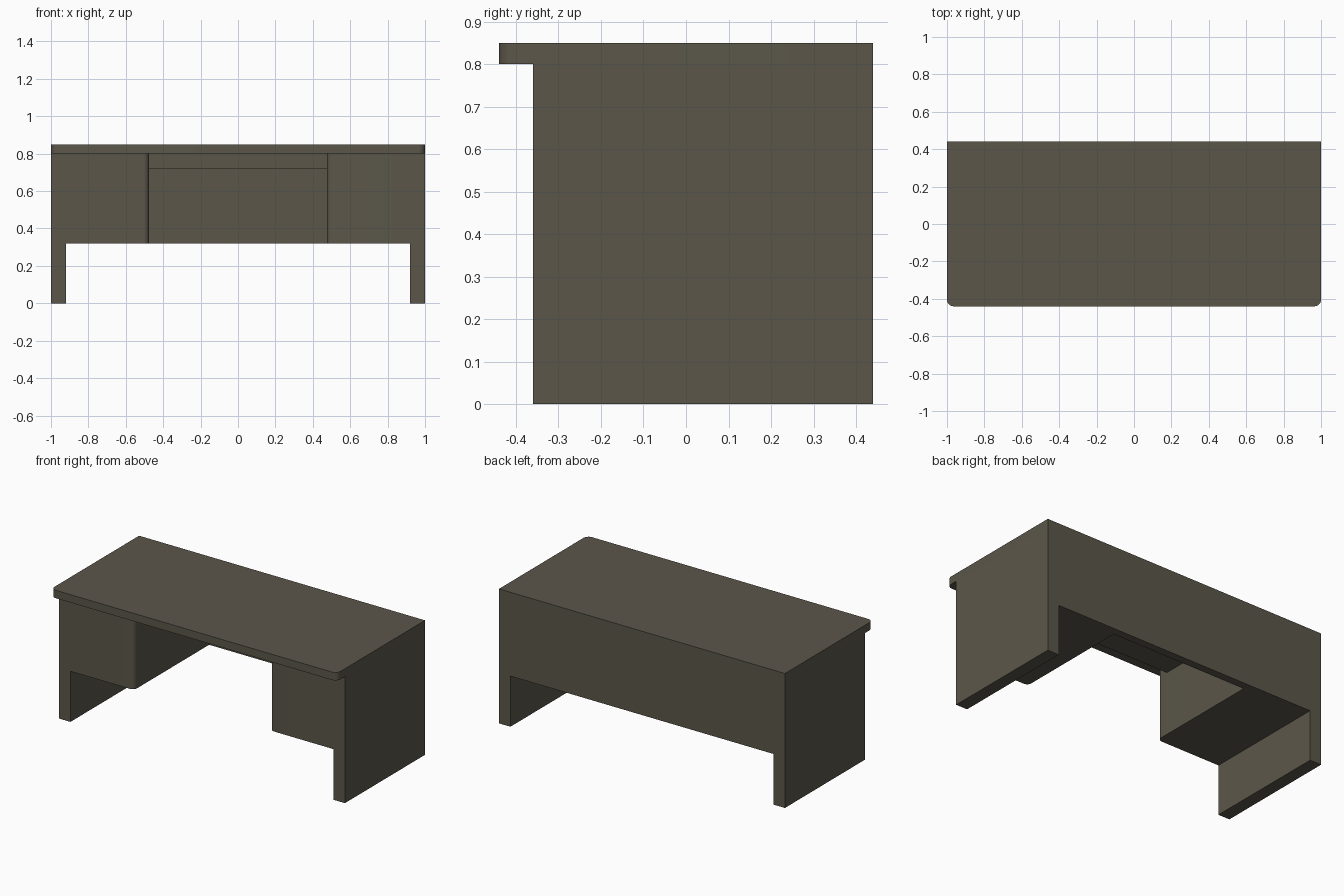
import bpy, math

if "Cube" in bpy.data.objects:
    bpy.data.objects.remove(bpy.data.objects["Cube"])

mat = bpy.data.materials.new("dark olive wood")
mat.diffuse_color = (0.105, 0.094, 0.068, 1)
mat.use_nodes = True
mat.node_tree.nodes["Principled BSDF"].inputs["Base Color"].default_value = mat.diffuse_color


def prism(name, outline, z0, z1):
    """Extrude an anticlockwise xy outline from z0 to z1."""
    n = len(outline)
    verts = [(x, y, z) for z in (z0, z1) for x, y in outline]
    faces = [tuple(reversed(range(n))), tuple(range(n, 2 * n))]
    faces += [(i, (i + 1) % n, n + (i + 1) % n, n + i) for i in range(n)]
    mesh = bpy.data.meshes.new(name)
    mesh.from_pydata(verts, [], faces)
    mesh.materials.append(mat)
    ob = bpy.data.objects.new(name, mesh)
    bpy.context.collection.objects.link(ob)
    bpy.ops.object.select_all(action='DESELECT')
    ob.select_set(True)
    bpy.context.view_layer.objects.active = ob
    bpy.ops.object.shade_smooth_by_angle(angle=math.radians(30))
    return ob


def rounded(x0, x1, y0, y1, r_left=0, r_right=0):
    """Rectangle whose two front corners may be rounded."""
    def corner(cx, cy, r, start):
        if r == 0:
            return [(cx, cy)]
        return [(cx + r * math.cos(start + math.pi / 2 * i / 8),
                 cy + r * math.sin(start + math.pi / 2 * i / 8)) for i in range(9)]
    return (corner(x0 + r_left, y0 + r_left, r_left, math.pi)
            + corner(x1 - r_right, y0 + r_right, r_right, 1.5 * math.pi)
            + [(x1, y1), (x0, y1)])


# Tabletop with rounded front corners
prism("tabletop", rounded(-1, 1, -0.44, 0.44, 0.035, 0.035), 0.80, 0.85)

# Full-height side panels
prism("left_side_panel", rounded(-1, -0.92, -0.36, 0.44), 0, 0.80)
prism("right_side_panel", rounded(0.92, 1, -0.36, 0.44), 0, 0.80)

# Hanging cabinets, rounded at the inner front corner
prism("left_cabinet", rounded(-0.92, -0.475, -0.36, 0.39, 0, 0.03), 0.32, 0.80)
prism("right_cabinet", rounded(0.475, 0.92, -0.36, 0.39, 0.03, 0), 0.32, 0.80)

# Back modesty panel
prism("back_panel", rounded(-0.92, 0.92, 0.39, 0.44), 0.32, 0.80)

# Recessed centre drawer
prism("centre_drawer", rounded(-0.475, 0.475, -0.28, 0.39), 0.72, 0.80)
